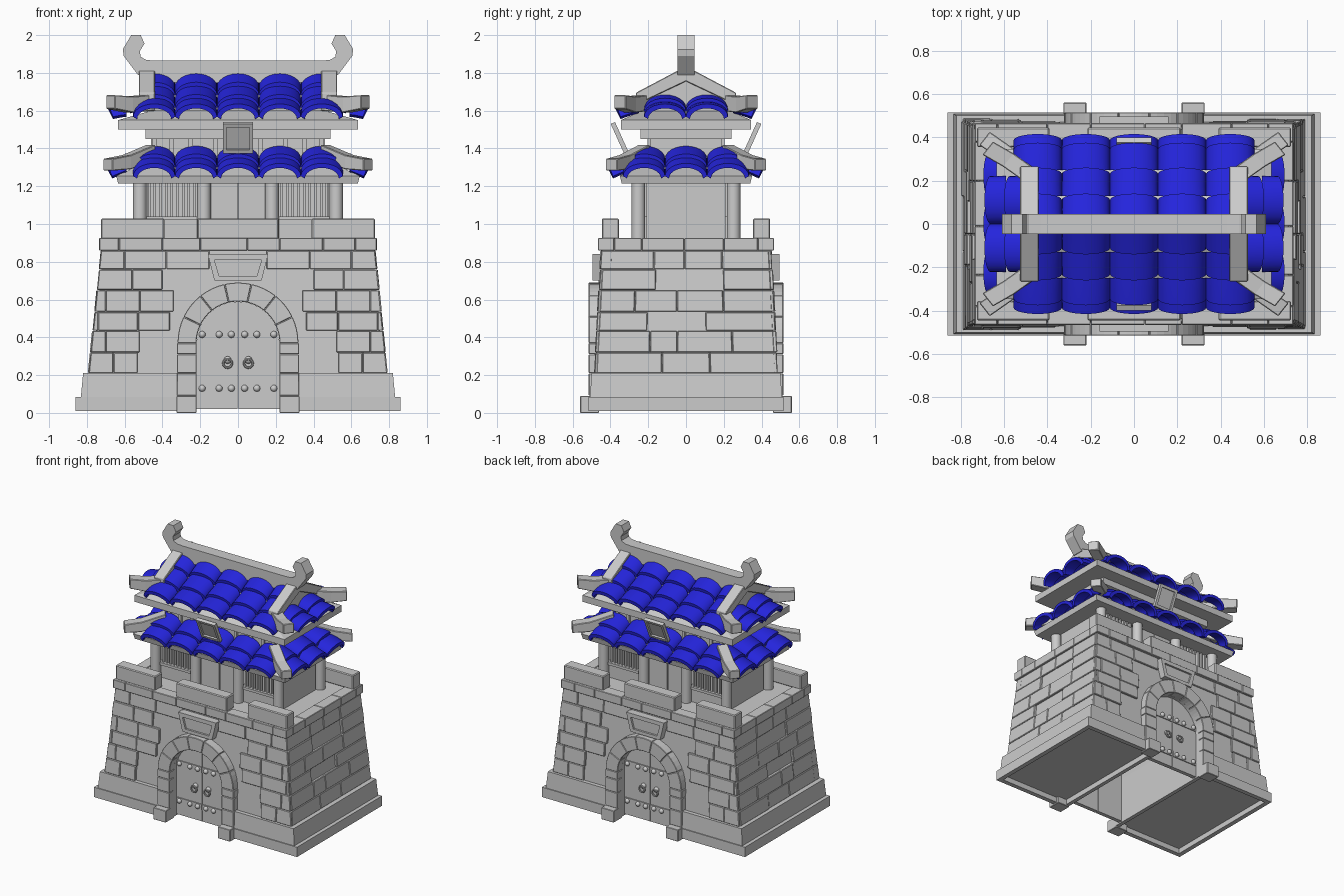
import bpy, bmesh, random
from math import sin, cos, pi
from mathutils import Vector, Matrix

if "Cube" in bpy.data.objects:
    bpy.data.objects.remove(bpy.data.objects["Cube"])

rng = random.Random(4)
X2 = [(1, 1), (-1, 1)]
Y2 = [(1, 1), (1, -1)]
XY = [(1, 1), (-1, 1), (1, -1), (-1, -1)]
ONE = [(1, 1)]
blue = bpy.data.materials.new("roof_blue")
blue.diffuse_color = (0.018, 0.018, 0.72, 1)
blue.use_nodes = True
blue.node_tree.nodes["Principled BSDF"].inputs["Base Color"].default_value = blue.diffuse_color


def loft(bm, secs, S=ONE):
    """Skin closed sections, capped, repeated for each mirror sign pair."""
    for sx, sy in S:
        rings = [[bm.verts.new((x * sx, y * sy, z)) for x, y, z in s] for s in secs]
        n = len(rings[0])
        for a, b in zip(rings, rings[1:]):
            for i in range(n):
                bm.faces.new((a[i], a[(i + 1) % n], b[(i + 1) % n], b[i]))
        bm.faces.new(rings[0])
        bm.faces.new(rings[-1])


def rect(x0, x1, y0, y1, z):
    return [(x0, y0, z), (x1, y0, z), (x1, y1, z), (x0, y1, z)]


def box(bm, x0, x1, y0, y1, z0, z1, S=ONE):
    loft(bm, [rect(x0, x1, y0, y1, z0), rect(x0, x1, y0, y1, z1)], S)


def frustum(bm, a, b, z0, c, d, z1):
    loft(bm, [rect(-a, a, -b, b, z0), rect(-c, c, -d, d, z1)])


def prism_y(bm, pts, y0, y1, S=ONE):
    loft(bm, [[(p, y, q) for p, q in pts] for y in (y0, y1)], S)


def prism_x(bm, pts, x0, x1, S=ONE):
    loft(bm, [[(x, p, q) for p, q in pts] for x in (x0, x1)], S)


def finish(bm, name, bevel=0, mat=None, smooth=False):
    bmesh.ops.recalc_face_normals(bm, faces=bm.faces)
    me = bpy.data.meshes.new(name)
    bm.to_mesh(me)
    bm.free()
    ob = bpy.data.objects.new(name, me)
    bpy.context.collection.objects.link(ob)
    if mat:
        me.materials.append(mat)
    if bevel:
        m = ob.modifiers.new("bevel", 'BEVEL')
        m.width, m.segments = bevel, 1
    bpy.ops.object.select_all(action='DESELECT')
    ob.select_set(True)
    bpy.context.view_layer.objects.active = ob
    if smooth:
        bpy.ops.object.shade_smooth_by_angle(angle=0.7)
    return ob


def arc(r, a0, a1, n, cz=0.37):
    return [(r * cos(a0 + (a1 - a0) * i / n), cz + r * sin(a0 + (a1 - a0) * i / n)) for i in range(n + 1)]


def hx(z): return 0.78 - 0.1 * (z - 0.21)
def hy(z): return 0.475 - 0.055 * (z - 0.21)


# Gate passage cutter, then stone base and plinth cut by it
bm = bmesh.new()
prism_y(bm, [(-0.22, -0.1), (0.22, -0.1)] + arc(0.22, 0, pi, 20), -1, 1)
cutter = finish(bm, "passage_cutter")
cutter.hide_render = True
for name, a in (("wall_core", (hx(.2), hy(.2), 0.1, hx(.92), hy(.92), 0.92)),
                ("plinth_upper", (0.835, 0.51, 0.05, 0.82, 0.50, 0.21))):
    bm = bmesh.new()
    frustum(bm, *a)
    ob = finish(bm, name)
    m = ob.modifiers.new("passage", 'BOOLEAN')
    m.operation, m.solver, m.object = 'DIFFERENCE', 'EXACT', cutter
    bpy.ops.object.modifier_apply(modifier="passage")
bpy.data.objects.remove(cutter)
# Lower plinth as a rim, leaving the underside recessed
bm = bmesh.new()
box(bm, .825, .86, -.515, .515, .01, .085, X2)
box(bm, .22, .825, .48, .515, .01, .085, XY)
box(bm, .22, .25, -.48, .48, .01, .06, X2)
finish(bm, "plinth_lower")

# Raised bricks on the tapered walls
bm = bmesh.new()
ZR = [0.21, 0.32, 0.435, 0.535, 0.65, 0.76, 0.86]
FRONT = [[.66, .53], [.70, .52], [.74, .53, .36], [.70, .52, .34], [.56, .40], [.60, .38, .15]]
for r, cuts in enumerate(FRONT):
    z0, z1 = ZR[r] + .001, ZR[r + 1] - .001
    for s in XY:
        for i, a in enumerate(cuts):
            d = rng.uniform(.009, .016)
            loft(bm, [rect(a + .001, cuts[i - 1] - .001 if i else hx(z) + .01,
                           hy(z) - .05, hy(z) + d, z) for z in (z0, z1)], [s])
    n = 4 if r % 2 else 3
    edges = [-1] + [-1 + 2 * i / n + rng.uniform(-.12, .12) for i in range(1, n)] + [1]
    for s in X2:
        for i in range(n):
            if r in (2, 4) and i == 1:
                continue
            d = rng.uniform(.009, .016)
            loft(bm, [rect(hx(z) - .05, hx(z) + d, edges[i] * hy(z) + .001,
                           edges[i + 1] * hy(z) - .001, z) for z in (z0, z1)], [s])
finish(bm, "wall_bricks", 0.004)

# Coping course and battlements
bm = bmesh.new()
cx = [-.735, -.63, -.40, -.2, .05, .22, .45, .62, .735]
for a, b in zip(cx, cx[1:]):
    box(bm, a + .001, b - .001, .38, .465, .86, .925, Y2)
cy = [-.38, -.235, -.01, .2, .38]
for a, b in zip(cy, cy[1:]):
    box(bm, .65, .735, a + .001, b - .001, .86, .925, X2)
finish(bm, "coping", 0.003)
bm = bmesh.new()
box(bm, .39, .725, .355, .445, .92, 1.03, XY)
box(bm, -.215, .215, .355, .445, .92, 1.03, Y2)
finish(bm, "battlements", 0.006)

# Gate arch: footings, jambs, voussoirs
bm = bmesh.new()
box(bm, .22, .325, .46, .56, 0, .09, XY)
for z0, z1 in ((.09, .21), (.21, .31), (.31, .37)):
    box(bm, .22, .323, .40, .515, z0 + .001, z1 - .001, XY)
for i in range(7):
    a0, a1 = pi * i / 7 + .003, pi * (i + 1) / 7 - .003
    prism_y(bm, arc(.32, a0, a1, 4) + arc(.22, a1, a0, 4), .40, .515, Y2)
finish(bm, "gate_arch", 0.003)

# Doors with bands, studs and ring handles
bm = bmesh.new()
prism_y(bm, [(.002, .02), (.22, .02)] + arc(.22, 0, pi / 2, 8)[:-1] + [(.002, .589)], .40, .43, XY)
for z in (.13, .415):
    box(bm, .003, .215, .42, .437, z - .022, z + .022, XY)
finish(bm, "gate_doors")
bm = bmesh.new()
for s in (1, -1):
    for x in (-.19, -.1, -.035, .035, .1, .19):
        for z in (.13, .415):
            bmesh.ops.create_uvsphere(bm, u_segments=12, v_segments=8, radius=.018,
                                      matrix=Matrix.Translation((x, .438 * s, z)))
    for x in (-.055, .055):
        bmesh.ops.create_uvsphere(bm, u_segments=12, v_segments=8, radius=.02,
                                  matrix=Matrix.Translation((x, .435 * s, .28)))
finish(bm, "door_studs", smooth=True)
for s in (1, -1):
    for x in (-.055, .055):
        bpy.ops.mesh.primitive_torus_add(major_segments=20, minor_segments=8, major_radius=.023,
                                         minor_radius=.006, location=(x, .455 * s, .262), rotation=(pi / 2, 0, 0))
        bpy.context.object.name = "door_ring"

# Plaque above the gate, framed
bm = bmesh.new()
o = [(-.125, .70), (.125, .70), (.16, .84), (-.16, .84)]
q = [(-.10, .725), (.10, .725), (.125, .81), (-.125, .81)]
loft(bm, [[(x, y, z) for x, z in p] for p, y in ((o, .43), (o, .495), (q, .495), (q, .48))], Y2)
finish(bm, "gate_plaque")

# Hall: walls, columns, lattice windows, doors
bm = bmesh.new()
box(bm, -.5, .5, -.2, .2, .9, 1.25)
box(bm, .2, .5, .2, .235, .92, 1.02, XY)
box(bm, .2, .5, .2, .25, 1.02, 1.04, XY)
box(bm, .003, .15, .2, .225, .92, 1.22, XY)
box(bm, .48, .51, -.21, .21, .92, 1.22, X2)
for i in range(9):
    x = .23 + i * .03
    box(bm, x - .007, x + .007, .2, .235, 1.04, 1.22, XY)
finish(bm, "hall_walls")
bm = bmesh.new()
for x in (.18, .52):
    loft(bm, [[(x + .036 * cos(t * pi / 10), .252 + .036 * sin(t * pi / 10), z) for t in range(20)]
              for z in (.92, 1.23)], XY)
finish(bm, "hall_columns", smooth=True)

# Eave slabs, roof decks and the low upper storey
bm = bmesh.new()
frustum(bm, .635, .34, 1.215, .645, .35, 1.255)
frustum(bm, .645, .35, 1.255, .47, .21, 1.335)
box(bm, -.46, .46, -.19, .19, 1.3, 1.47)
box(bm, -.49, .49, -.24, .24, 1.45, 1.5)
for x in (.12, .25, .35, .44):
    box(bm, x - .012, x + .012, .18, .205, 1.33, 1.46, XY)
frustum(bm, .635, .345, 1.5, .635, .345, 1.55)
frustum(bm, .635, .345, 1.55, .46, .23, 1.6)
prism_x(bm, [(-.34, 1.54), (.34, 1.54), (.25, 1.585), (.12, 1.65), (0, 1.73), (-.12, 1.65), (-.25, 1.585)], -.47, .47)
finish(bm, "upper_storey_and_eaves")


# Barrel tiles: each row runs between two points of the slope, lower lip scalloped
def tiles(bm, cols, prof, along_y, lims):
    for k, ((d0, z0), (d1, z1)) in enumerate(zip(prof, prof[1:])):
        for c in cols:
            secs = []
            for d, z, l in ((d0, z0, 0), ((d0 + d1) / 2, (z0 + z1) / 2 + .002, .009), (d1 + .01, z1, .018)):
                pts = []
                for r, h, off, order in ((.111, .068, 0, range(13)), (.09, .056, -.012, range(12, -1, -1))):
                    for i in order:
                        s = sin(pi * i / 12)
                        u = max(-lims[k], min(lims[k], c + r * cos(pi * i / 12)))
                        pts.append((u, d + (s - 1) * l * 1.6, z + l + off + h * s))
                secs.append([(u, e, w) if along_y else (e, u, w) for u, e, w in pts])
            loft(bm, secs, Y2 if along_y else X2)


COLS = [-.444, -.222, 0, .222, .444]
bm = bmesh.new()
tiles(bm, COLS, [(.2, 1.345), (.315, 1.285), (.405, 1.235)], True, [.53, .56])
tiles(bm, [-.222, 0, .222], [(.47, 1.345), (.59, 1.285), (.685, 1.235)], False, [.27, .34])
finish(bm, "lower_roof_tiles", mat=blue, smooth=True)
bm = bmesh.new()
tiles(bm, COLS, [(.02, 1.74), (.13, 1.665), (.25, 1.6), (.365, 1.55)], True, [.48, .48, .56])
tiles(bm, [-.111, .111], [(.48, 1.62), (.59, 1.58), (.68, 1.55)], False, [.3, .3])
finish(bm, "upper_roof_tiles", mat=blue, smooth=True)

# Corner hip beams
bm = bmesh.new()
for path, h in (([(.46, .22, 1.345), (.59, .325, 1.29), (.69, .395, 1.27)], .075),
                ([(.46, .21, 1.6), (.58, .295, 1.59), (.675, .35, 1.597)], .085)):
    side = Vector((-.62, .78, 0)) * .039
    secs = []
    for p in path:
        a, b, up = Vector(p) + side, Vector(p) - side, Vector((0, 0, h))
        secs.append([tuple(v) for v in (a, b, b + up, a + up)])
    secs[-1] = [tuple(Vector(v) + Vector((0, 0, .012)) * (i < 2)) for i, v in enumerate(secs[-1])]
    loft(bm, secs, XY)
finish(bm, "hip_beams", 0.004)

# Gable ribs with infill, main ridge and upswept ridge ends
bm = bmesh.new()
prism_x(bm, [(-.265, 1.63), (-.265, 1.695), (0, 1.835), (.265, 1.695), (.265, 1.63), (0, 1.755)], .44, .525, X2)
finish(bm, "gable_ribs", 0.004)
bm = bmesh.new()
prism_x(bm, [(-.25, 1.62), (.25, 1.62), (.25, 1.66), (0, 1.78), (-.25, 1.66)], .45, .505, X2)
finish(bm, "gable_infill")
bm = bmesh.new()
box(bm, -.47, .47, -.045, .045, 1.75, 1.865)
prism_y(bm, [(.43, 1.79), (.53, 1.79), (.605, 1.89), (.61, 1.925), (.565, 2.0), (.515, 2.0), (.495, 1.955),
             (.52, 1.915), (.515, 1.885), (.485, 1.868), (.43, 1.865)], -.045, .045, X2)
finish(bm, "main_ridge")

# Tilted framed boards between the roofs
bm = bmesh.new()
t = Vector((0, .07, .155)).normalized()
n = Vector((0, t.z, -t.y))
secs = []
for w, m, off in ((.08, 0, 0), (.08, 0, .025), (.06, .02, .025), (.06, .02, .012)):
    secs.append([tuple(Vector((x, .305, 1.383)) + t * v + n * off)
                 for x, v in ((-w, m), (w, m), (w, .172 - m), (-w, .172 - m))])
loft(bm, secs, Y2)
finish(bm, "name_boards")
